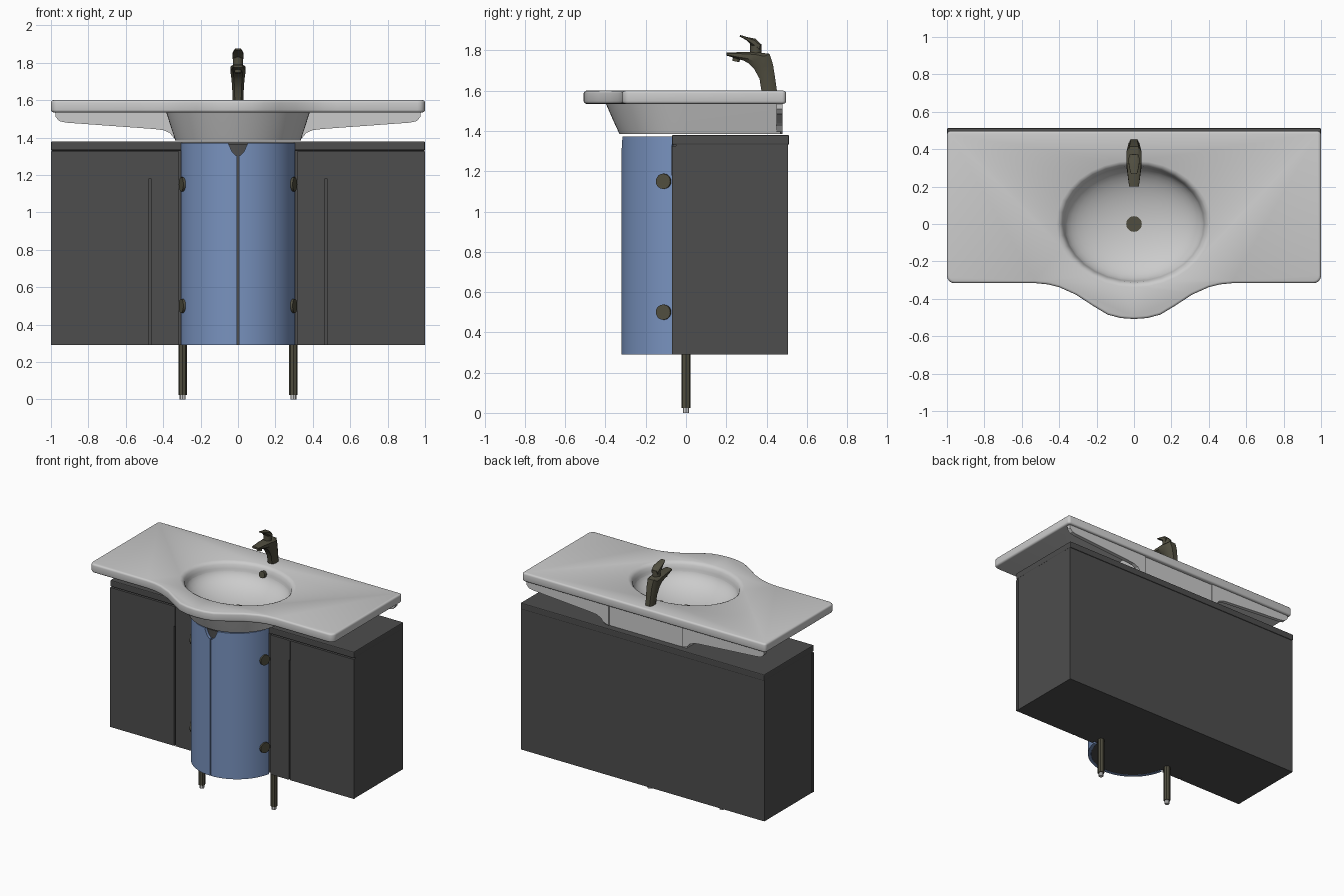
import bpy, bmesh, math
from mathutils import Vector

if "Cube" in bpy.data.objects:
    bpy.data.objects.remove(bpy.data.objects["Cube"])


def material(name, rgb):
    m = bpy.data.materials.new(name)
    m.diffuse_color = (*rgb, 1)
    m.use_nodes = True
    m.node_tree.nodes["Principled BSDF"].inputs["Base Color"].default_value = m.diffuse_color
    return m


BLUE = material("blue_door", (0.19, 0.29, 0.52))
DARK = material("dark_cabinet", (0.075, 0.075, 0.075))
METAL = material("bronze_metal", (0.08, 0.075, 0.05))


def smooth(ob, angle=35):
    bpy.ops.object.select_all(action='DESELECT')
    ob.select_set(True)
    bpy.context.view_layer.objects.active = ob
    bpy.ops.object.shade_smooth_by_angle(angle=math.radians(angle))


def loft(name, loops, mat=None, shade=False):
    """Skin equal-length loops of 3D points and cap both ends."""
    bm = bmesh.new()
    rows = [[bm.verts.new(p) for p in loop] for loop in loops]
    n = len(rows[0])
    for a, b in zip(rows, rows[1:]):
        for i in range(n):
            j = (i + 1) % n
            bm.faces.new((a[i], a[j], b[j], b[i]))
    bm.faces.new(rows[0])
    bm.faces.new(rows[-1])
    bmesh.ops.recalc_face_normals(bm, faces=bm.faces)
    me = bpy.data.meshes.new(name)
    bm.to_mesh(me)
    bm.free()
    ob = bpy.data.objects.new(name, me)
    bpy.context.collection.objects.link(ob)
    if mat:
        me.materials.append(mat)
    if shade:
        smooth(ob)
    return ob


def prism(name, pts, z0, z1, mat=None, shade=False):
    return loft(name, [[(x, y, z) for x, y in pts] for z in (z0, z1)], mat, shade)


def box(name, x0, x1, y0, y1, z0, z1, mat=None):
    return prism(name, [(x0, y0), (x1, y0), (x1, y1), (x0, y1)], z0, z1, mat)


def disc(name, loc, axis, r, depth, mat=None, sides=20):
    rot = Vector(axis).to_track_quat('Z', 'Y').to_euler()
    bpy.ops.mesh.primitive_cylinder_add(vertices=sides, radius=r, depth=depth, location=loc, rotation=rot)
    ob = bpy.context.object
    ob.name = name
    if mat:
        ob.data.materials.append(mat)
    smooth(ob)
    return ob


def bevel(ob, width, segments=2, angle=50):
    m = ob.modifiers.new("bevel", 'BEVEL')
    m.width, m.segments = width, segments
    m.limit_method, m.angle_limit = 'ANGLE', math.radians(angle)
    apply(ob, m)


def apply(ob, m):
    bpy.context.view_layer.objects.active = ob
    bpy.ops.object.modifier_apply(modifier=m.name)


def cut(ob, cutter):
    m = ob.modifiers.new("cut", 'BOOLEAN')
    m.operation, m.solver, m.object = 'DIFFERENCE', 'EXACT', cutter
    apply(ob, m)


def arc(cx, cy, rx, ry, a0, a1, n):
    steps = [math.radians(a0 + (a1 - a0) * i / n) for i in range(n + 1)]
    return [(cx + rx * math.cos(a), cy + ry * math.sin(a)) for a in steps]


# Cabinet carcass and overlapping top panel
box("cabinet_carcass", -0.998, 0.998, -0.05, 0.507, 0.29, 1.335, DARK)
top = box("cabinet_top", -1, 1, -0.07, 0.512, 1.332, 1.38, DARK)
bevel(top, 0.006)

# Curved front bay: dark core behind two blue doors
CY, R = -0.009, 0.311
core = arc(0, CY, 0.288, 0.288, -168, -12, 32)
prism("bay_core", core + [(0.28, -0.045), (-0.28, -0.045)], 0.291, 1.362, DARK, True)
notch = loft("notch_cutter", [[(x, y, z) for x, z in
             [(-0.055, 1.40), (-0.05, 1.365), (-0.032, 1.325), (-0.012, 1.305),
              (0.012, 1.305), (0.032, 1.325), (0.05, 1.365), (0.055, 1.40)]]
             for y in (-0.40, -0.20)])
for s, side in ((-1, "left"), (1, "right")):
    ring = arc(0, CY, R, R, -89.2, -11.3, 20) + arc(0, CY, 0.289, 0.289, -11.3, -89.2, 20)
    door = prism(f"{side}_curved_door", [(s * x, y) for x, y in ring], 0.29, 1.372, BLUE)
    cut(door, notch)
    smooth(door)
    # Hinge discs on the curved doors
    for z in (0.50, 1.15):
        a = math.radians(-19)
        d = Vector((s * math.cos(a), math.sin(a), 0))
        disc(f"{side}_door_knob", Vector((0, CY, z)) + d * (R + 0.003), d, 0.038, 0.016, METAL)
    # Flat front panels with a finger pull between them
    for label, xa, xb in (("filler_panel", 0.316, 0.466), ("flat_door", 0.475, 1.0)):
        x0, x1 = sorted((s * xa, s * xb))
        box(f"{side}_{label}", x0, x1, -0.07, -0.048, 0.29, 1.325, DARK)
    x0, x1 = sorted((s * 0.464, s * 0.48))
    box(f"{side}_finger_pull", x0, x1, -0.073, -0.05, 1.18, 1.325, DARK)
    # Legs
    disc(f"{side}_leg", (s * 0.296, 0, 0.16), (0, 0, 1), 0.023, 0.27, METAL, 8)
    disc(f"{side}_foot", (s * 0.296, 0, 0.0135), (0, 0, 1), 0.016, 0.027, None, 8)
bpy.data.objects.remove(notch)

# Counter slab with bowed front
half = [(0.07, -0.503), (0.14, -0.485), (0.22, -0.437), (0.31, -0.378), (0.40, -0.338),
        (0.46, -0.323), (0.53, -0.316)]
half += arc(0.96, -0.276, 0.04, 0.04, -90, 0, 5) + arc(0.98, 0.477, 0.02, 0.02, 0, 90, 4)
outline = [(0, -0.508)] + half + [(-x, y) for x, y in reversed(half)]
counter = prism("counter_top", outline, 1.535, 1.60)
bevel(counter, 0.013, 3)

# Basin underside: rounded front, straight back
def basin_loop(rx, ry, z):
    return [(x, y, z) for x, y in arc(0, 0, rx, ry, 180, 360, 28) + [(rx, 0.47), (-rx, 0.47)]]


basin = loft("basin_body", [basin_loop(0.385, 0.40, 1.54), basin_loop(0.36, 0.365, 1.46),
                            basin_loop(0.335, 0.33, 1.384)])

# Hollow out the bowl through counter and basin
prof = [(1.02, 1.62), (1.0, 1.60), (0.96, 1.594), (0.925, 1.58)]
prof += [(0.91 * math.cos(math.radians(a)), 1.565 - 0.155 * math.sin(math.radians(a))) for a in range(4, 90, 8)]
prof += [(0.03, 1.41)]
bowl = loft("bowl_cutter", [[(x, y, z) for x, y in arc(0, 0, 0.415 * r, 0.338 * r, 0, 348.75, 31)]
                            for r, z in prof])
for ob in (counter, basin):
    cut(ob, bowl)
    smooth(ob, 32)
bpy.data.objects.remove(bowl)

# Rear support wings under the counter
wing = [(0.30, 1.54), (0.30, 1.385), (0.345, 1.40), (0.365, 1.425), (0.40, 1.44), (0.45, 1.446),
        (0.92, 1.48), (0.955, 1.488), (0.975, 1.51), (0.978, 1.54)]
for s, side in ((-1, "left"), (1, "right")):
    loft(f"{side}_support_wing", [[(s * x, y, z) for x, z in wing] for y in (0.45, 0.478)])

# Drain and overflow
disc("drain_ring", (0, 0, 1.411), (0, 0, 1), 0.042, 0.014, METAL)
disc("drain_plug", (0, 0, 1.417), (0, 0, 1), 0.026, 0.012, METAL)
disc("overflow", (0, 0.293, 1.55), (0, -1, 0.2), 0.024, 0.03, METAL, 16)


# Tap: chamfered sections from (back y, back z, front y, front z, half width)
def sections(name, rows):
    octagon = [(-1, .25), (-1, .75), (-.6, 1), (.6, 1), (1, .75), (1, .25), (.6, 0), (-.6, 0)]
    loops = [[(u * w, y0 + (y1 - y0) * t, z0 + (z1 - z0) * t) for u, t in octagon]
             for y0, z0, y1, z1, w in rows]
    return loft(name, loops, METAL, True)


sections("tap_body", [(.452, 1.597, .375, 1.597, .028), (.443, 1.66, .365, 1.66, .031),
                      (.432, 1.73, .337, 1.71, .035), (.415, 1.783, .312, 1.735, .04),
                      (.36, 1.790, .285, 1.75, .04), (.28, 1.792, .255, 1.758, .034),
                      (.20, 1.789, .20, 1.775, .026)])
sections("tap_lever", [(.372, 1.832, .362, 1.80, .026), (.345, 1.858, .325, 1.825, .03),
                       (.305, 1.866, .298, 1.852, .025), (.268, 1.877, .266, 1.869, .016)])
disc("tap_cartridge", (0, 0.347, 1.808), (0, 0, 1), 0.028, 0.05, METAL, 16)
disc("tap_aerator", (0, 0.25, 1.757), (0, 0.2, 1), 0.018, 0.025, METAL, 12)
